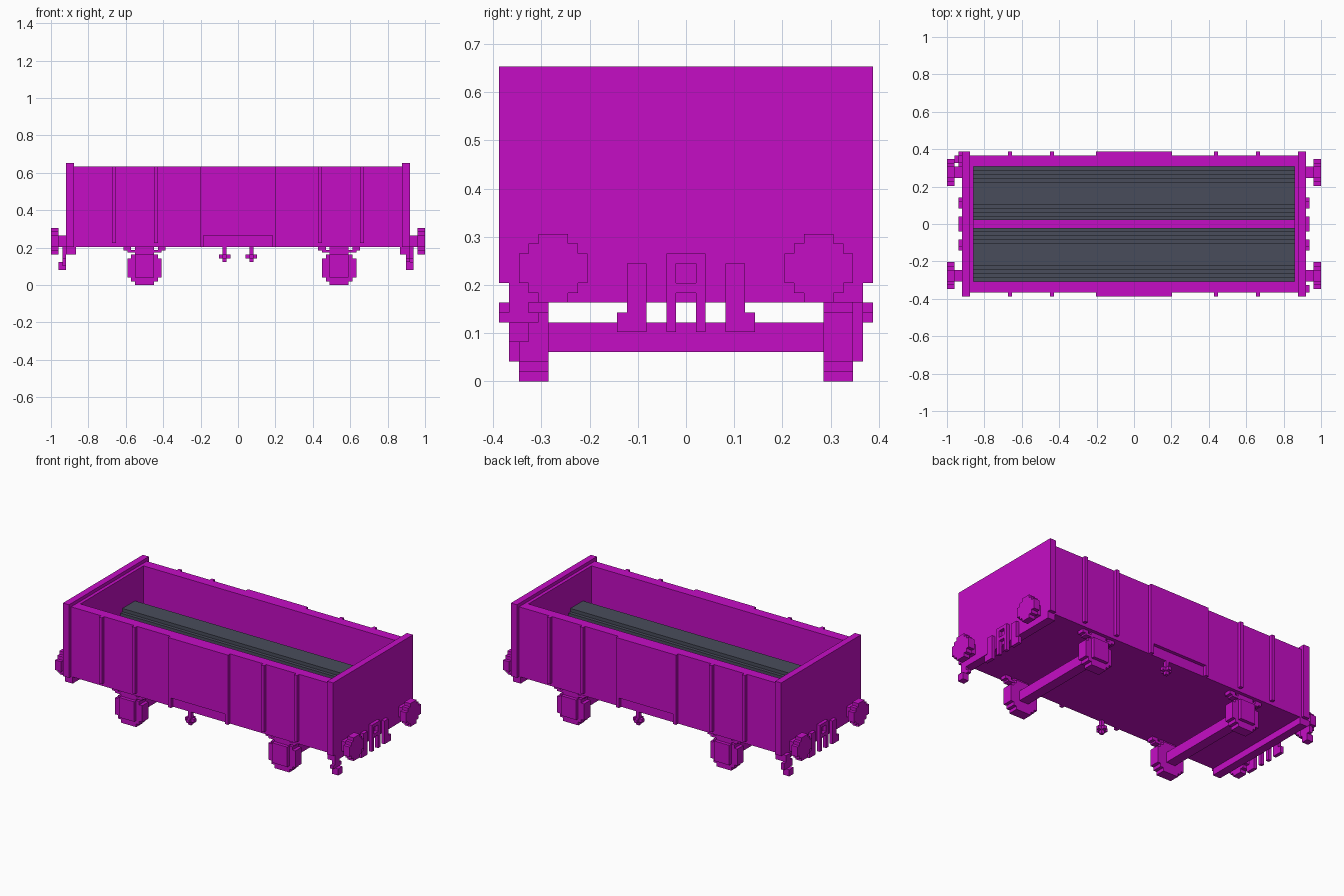
import bpy, bmesh, math

U = 2 / 98  # one block of the model grid

old = bpy.data.objects.get("Cube")
if old:
    bpy.data.objects.remove(old, do_unlink=True)


def material(name, rgb):
    m = bpy.data.materials.new(name)
    m.use_nodes = True
    m.diffuse_color = (*rgb, 1)
    bsdf = next(n for n in m.node_tree.nodes if n.type == 'BSDF_PRINCIPLED')
    bsdf.inputs["Base Color"].default_value = (*rgb, 1)
    return m


MAGENTA = material("magenta_paint", (0.56, 0.004, 0.56))
GREY = material("slate_grey", (0.066, 0.073, 0.105))


def part(name, boxes, mat=MAGENTA):
    """One object from boxes (x0, x1, y0, y1, z0, z1) in grid blocks."""
    bm = bmesh.new()
    for x0, x1, y0, y1, z0, z1 in boxes:
        vs = bmesh.ops.create_cube(bm, size=1)["verts"]
        for v in vs:
            v.co = ((x0 + (v.co.x + .5) * (x1 - x0)) * U,
                    (y0 + (v.co.y + .5) * (y1 - y0)) * U,
                    (z0 + (v.co.z + .5) * (z1 - z0)) * U)
    me = bpy.data.meshes.new(name)
    bm.to_mesh(me)
    bm.free()
    me.materials.append(mat)
    ob = bpy.data.objects.new(name, me)
    bpy.context.collection.objects.link(ob)
    return ob


def flip(boxes, sx=1, sy=1):
    """Mirror boxes across x and / or y."""
    out = []
    for x0, x1, y0, y1, z0, z1 in boxes:
        xs, ys = sorted((x0 * sx, x1 * sx)), sorted((y0 * sy, y1 * sy))
        out.append((*xs, *ys, z0, z1))
    return out


def disc_rows(size, z0):
    """Rows (half width, bottom, top) of a blocky disc, equal rows merged."""
    rows, r = [], size / 2
    for i in range(size):
        h = math.sqrt(r * r - (i + .5 - r) ** 2)
        half = min(r, math.floor(h - r % 1 + .5) + r % 1)
        if rows and rows[-1][0] == half:
            rows[-1][2] += 1
        else:
            rows.append([half, z0 + i, z0 + i + 1])
    return rows


# Wagon body
part("floor", [(-42, 42, -15, 15, 10, 11)])
for sy, side in ((-1, "front"), (1, "back")):
    part(side + "_wall", flip([(-43, 43, 15, 18, 10, 31)], 1, sy))
    part(side + "_ribs", flip([(x, x + 1, 18, 19, 11, 31)
                               for x in (-33, -22, 21, 32)], 1, sy))
    # Door with a shallow recess at its foot
    part(side + "_door", flip([(-10, 10, 18, 19, 13, 31), (-10, -9, 18, 19, 10, 13),
                               (9, 10, 18, 19, 10, 13)], 1, sy))

# Load: two stepped rolls side by side
roll = [(7, 11, 18), (6, 18, 19), (5, 19, 20), (4, 20, 21), (3, 21, 22)]
for sy, side in ((-1, "front"), (1, "back")):
    part(side + "_roll", [(-42, 42, 8 * sy - h, 8 * sy + h, a, b)
                          for h, a, b in roll], GREY)

# Ends, headstocks, buffers and couplings
for sx, end in ((-1, "right"), (1, "left")):
    part(end + "_end_wall", flip([(43, 45, -19, 19, 10, 32),
                                  (42, 43, -15, 15, 10, 31)], sx))
    part(end + "_headstock", flip([(42.5, 45, -18, 18, 8, 10)], sx))
    for sy, side in ((-1, "front"), (1, "back")):
        boxes = [(45, 47, 12, 15, 10, 13)]
        for h, a, b in ((1.5, 8, 9), (2.5, 9, 10), (3.5, 10, 13),
                        (2.5, 13, 14), (1.5, 14, 15)):
            boxes.append((47, 49, 13.5 - h, 13.5 + h, a, b))
        part(f"{end}_{side}_buffer", flip(boxes, sx, sy))
        part(f"{end}_{side}_hose", flip([(45, 46, 4, 6, 5, 12),
                                         (45, 46, 6, 7, 5, 7)], sx, sy))
    part(end + "_coupling", flip([(45, 46, 1, 2, 5, 13), (45, 46, -2, -1, 5, 13),
                                  (45, 46, -1, 1, 9, 10), (45, 46, -1, 1, 12, 13)], sx))

# Wheel sets with axle boxes and springs
for c, name in ((-24.5, "right"), (26.5, "left")):
    part(name + "_axle", [(c - 1.5, c + 1.5, -14, 14, 3, 6)])
    for sy, side in ((-1, "front"), (1, "back")):
        part(f"{name}_{side}_wheel",
             flip([(c - h, c + h, 14, 17, a, b) for h, a, b in disc_rows(9, 0)], 1, sy))
        part(f"{name}_{side}_axle_box", flip([(c - 2.5, c + 2.5, 17, 18, 2, 8)], 1, sy))
        part(f"{name}_{side}_spring",
             flip([(c - 2.5, c + 2.5, 15, 17, 8, 10), (c - 4.5, c + 4.5, 15, 17, 8.5, 9.2),
                   (c - 5.5, c - 3.5, 15, 17, 9, 10), (c + 3.5, c + 5.5, 15, 17, 9, 10)], 1, sy))

# Brake handles under the doors, on opposite sides
for s, name in ((-1, "front"), (1, "back")):
    part(name + "_brake_handle",
         flip([(3, 4, 17, 18, 6, 10), (2, 5, 17, 18, 7, 8), (3, 4, 16, 19, 7, 8)], s, s))

# Corner steps at two opposite corners
part("front_left_step", [(44, 45, -18, -16, 4, 8), (44, 46, -18, -16, 4, 6),
                         (44, 45, -19, -15, 6, 7)])
part("back_right_step", [(-46, -45, 16, 18, 5, 10), (-47, -45, 16, 18, 4, 6),
                         (-46, -45, 15, 19, 6, 8)])
